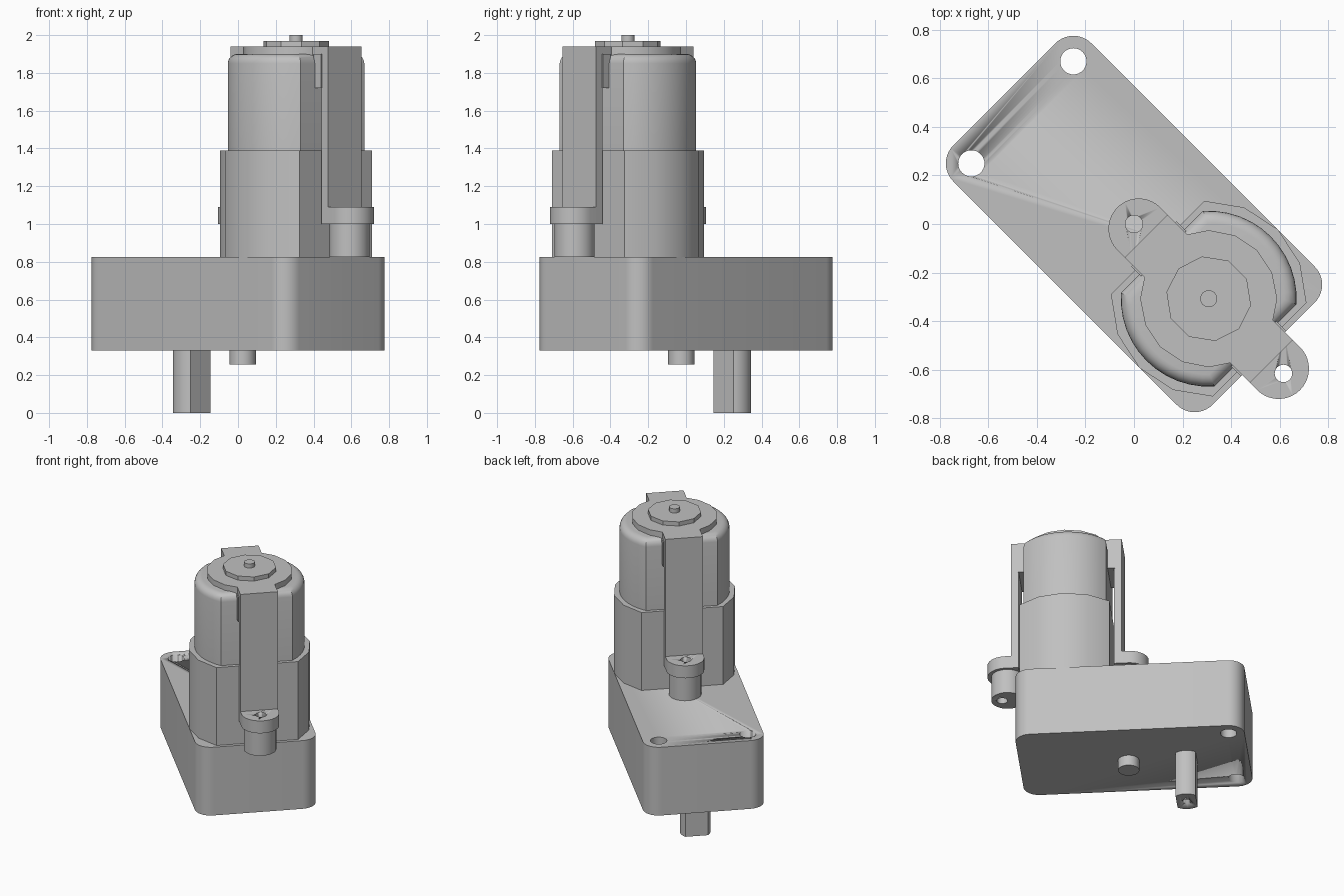
import bpy, bmesh
from math import sin, cos, pi, radians, acos, sqrt

cube = bpy.data.objects.get("Cube")
if cube:
    bpy.data.objects.remove(cube, do_unlink=True)

TURN = radians(-45)   # whole model is built lengthwise along x, then turned
MOTOR = 0.435         # motor axis along the length

grey = bpy.data.materials.new("light grey")
grey.use_nodes = True
grey.diffuse_color = (0.53, 0.53, 0.53, 1)
grey.node_tree.nodes["Principled BSDF"].inputs["Base Color"].default_value = (0.53, 0.53, 0.53, 1)


def arc(cx, cy, r, start, end, n):
    """Points on an arc, angles in degrees."""
    angles = [radians(start + (end - start) * i / n) for i in range(n + 1)]
    return [(cx + r * cos(a), cy + r * sin(a)) for a in angles]


def circle(cx, cy, r, n=32):
    return arc(cx, cy, r, 0, 360, n)[:-1]


def rect(x0, x1, y):
    return [(x0, -y), (x1, -y), (x1, y), (x0, y)]


def flatted(cx, r, flat, n):
    """Circle with two flats facing along the length."""
    a = acos(flat / r) * 180 / pi
    return arc(cx, 0, r, a, 180 - a, n) + arc(cx, 0, r, 180 + a, 360 - a, n)


def prism(name, outline, z0, z1, round_top=0):
    bm = bmesh.new()
    base = bm.faces.new([bm.verts.new((x, y, z0)) for x, y in outline])
    ext = bmesh.ops.extrude_face_region(bm, geom=[base], use_keep_orig=True)["geom"]
    for v in ext:
        if isinstance(v, bmesh.types.BMVert):
            v.co.z = z1
    bmesh.ops.recalc_face_normals(bm, faces=bm.faces[:])
    if round_top:
        rim = [e for e in bm.edges if all(abs(v.co.z - z1) < 1e-5 for v in e.verts)]
        bmesh.ops.bevel(bm, geom=rim, offset=round_top, segments=5, profile=0.5, affect='EDGES')
    mesh = bpy.data.meshes.new(name)
    bm.to_mesh(mesh)
    bm.free()
    mesh.materials.append(grey)
    ob = bpy.data.objects.new(name, mesh)
    ob.rotation_euler.z = TURN
    bpy.context.collection.objects.link(ob)
    activate(ob)
    bpy.ops.object.shade_smooth_by_angle(angle=radians(30))
    return ob


def activate(ob):
    bpy.ops.object.select_all(action='DESELECT')
    ob.select_set(True)
    bpy.context.view_layer.objects.active = ob


def drill(ob, x, y, r, z0, z1):
    cutter = prism("hole_cutter", circle(x, y, r), z0, z1)
    cutter.hide_render = True
    bpy.context.view_layer.update()
    mod = ob.modifiers.new("hole", 'BOOLEAN')
    mod.operation = 'DIFFERENCE'
    mod.solver = 'EXACT'
    mod.object = cutter
    activate(ob)
    bpy.ops.object.modifier_apply(modifier=mod.name)
    bpy.data.objects.remove(cutter, do_unlink=True)


# Gearbox housing with rounded corners and two mounting holes
L, W, R = 0.65, 0.297, 0.105
corners = [(L, W, 0), (-L, W, 90), (-L, -W, 180), (L, -W, 270)]
housing = prism("gearbox_housing",
                [p for x, y, a in corners for p in arc(x, y, R, a, a + 90, 10)], 0.33, 0.825)
for side in (-1, 1):
    drill(housing, -L, side * W, 0.054, 0.2, 0.95)

# Output shaft with two flats and a screw hole, and the locating boss
shaft = prism("output_shaft", flatted(-0.347, 0.1, 0.066, 10), 0, 0.34)
drill(shaft, -0.347, 0, 0.027, -0.1, 0.2)
prism("locating_boss", circle(0.035, 0, 0.07), 0.255, 0.34)

# Motor sleeve and motor can
prism("motor_sleeve", flatted(MOTOR, 0.403, 0.297, 4), 0.82, 1.39)
prism("motor_can", flatted(MOTOR, 0.362, 0.272, 12), 1.35, 1.9, round_top=0.05)

# Cap ring, bearing boss and motor shaft
prism("cap_ring", circle(MOTOR, 0, 0.282, 16), 1.89, 1.94)
prism("bearing_boss", circle(MOTOR, 0, 0.176, 10), 1.93, 1.97)
prism("motor_shaft", circle(MOTOR, 0, 0.035, 20), 1.96, 2.0)

# Clip over the motor: top bridge, then strap, hook, ear and peg on each end
prism("clip_bridge", rect(MOTOR - 0.365, MOTOR + 0.365, 0.125), 1.895, 1.94)
for side, label in ((-1, "inner"), (1, "outer")):
    def along(d):
        return MOTOR + side * d
    prism(label + "_strap", rect(along(0.315), along(0.365), 0.125), 1.0, 1.94)
    prism(label + "_hook", rect(along(0.262), along(0.32), 0.132), 1.72, 1.9)
    turn = 0 if side > 0 else 180
    tip = arc(along(0.407), 0, 0.125, turn - 90, turn + 90, 20)
    ear = prism(label + "_ear", tip + [(along(0.315), side * 0.125), (along(0.315), -side * 0.125)],
                1.0, 1.09)
    peg = prism(label + "_peg", circle(along(0.4), 0, 0.107), 0.825, 1.0)
    for part in (ear, peg):
        drill(part, along(0.435), 0, 0.036, 0.7, 1.2)
